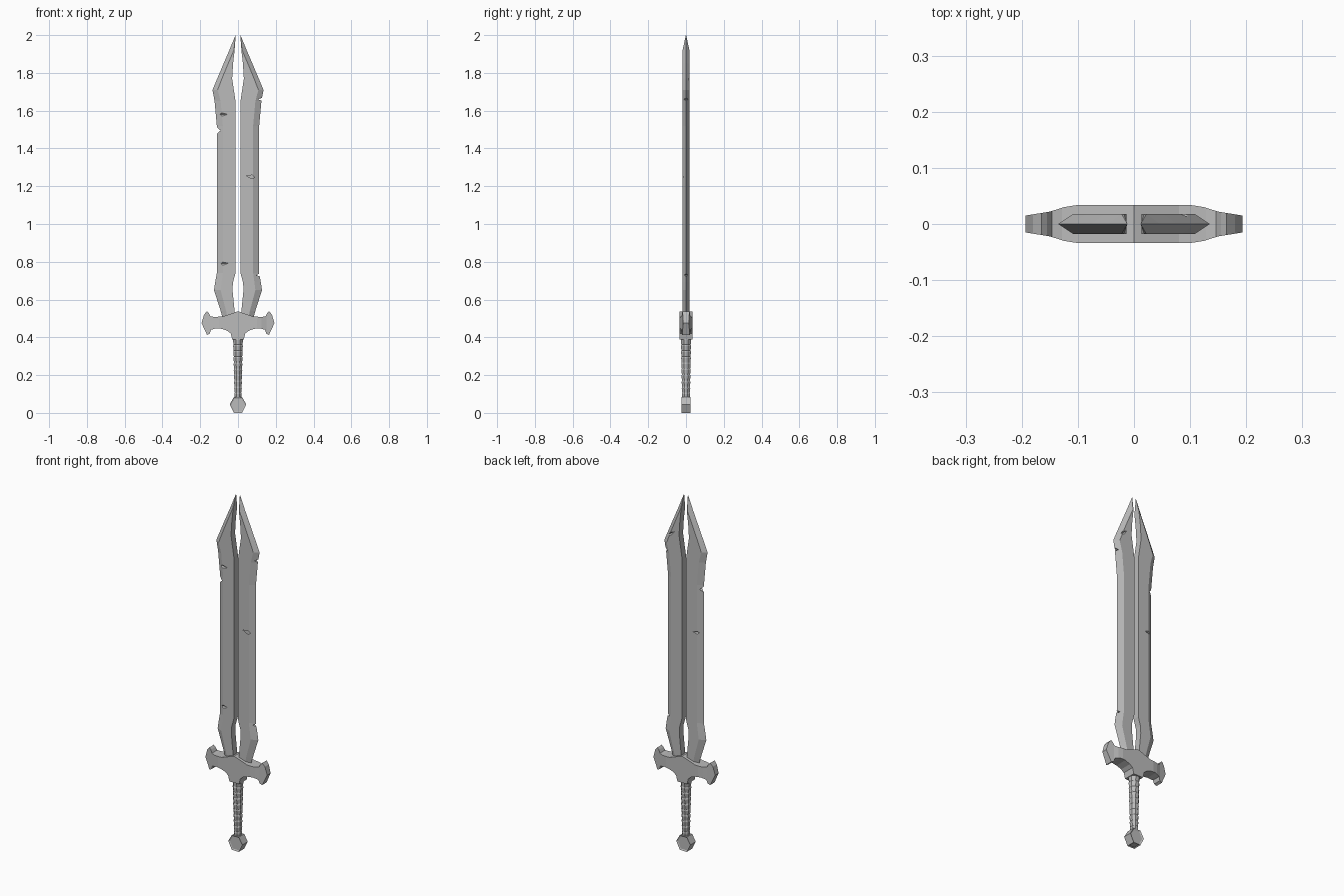
import bpy, bmesh, math
from mathutils import Matrix, Vector

cube = bpy.data.objects.get("Cube")
if cube:
    bpy.data.objects.remove(cube, do_unlink=True)

steel = bpy.data.materials.new("grey_steel")
steel.use_nodes = True
GREY = (0.5, 0.5, 0.5, 1)
steel.diffuse_color = GREY
steel.node_tree.nodes["Principled BSDF"].inputs["Base Color"].default_value = GREY


def finish(bm, name):
    bmesh.ops.recalc_face_normals(bm, faces=bm.faces)
    mesh = bpy.data.meshes.new(name)
    bm.to_mesh(mesh)
    bm.free()
    mesh.materials.append(steel)
    obj = bpy.data.objects.new(name, mesh)
    bpy.context.collection.objects.link(obj)
    return obj


def loft(name, rings):
    """Skin a list of equal-sized point rings and cap both ends."""
    bm = bmesh.new()
    rows = [[bm.verts.new(p) for p in ring] for ring in rings]
    n = len(rows[0])
    for a, b in zip(rows, rows[1:]):
        for i in range(n):
            j = (i + 1) % n
            bm.faces.new((a[i], a[j], b[j], b[i]))
    bm.faces.new(rows[0])
    bm.faces.new(rows[-1])
    return finish(bm, name)


def extrude_outline(points, depth):
    """Outline in the XZ plane, extruded to +-depth in Y."""
    bm = bmesh.new()
    face = bm.faces.new([bm.verts.new((x, -depth, z)) for x, z in points])
    new = bmesh.ops.extrude_face_region(bm, geom=[face])["geom"]
    bmesh.ops.translate(bm, vec=(0, 2 * depth, 0),
                        verts=[g for g in new if isinstance(g, bmesh.types.BMVert)])
    return bm


def nick(blade, x, y, z, size, tilt=0):
    """Cut a diamond-shaped chip out of a blade."""
    bm = bmesh.new()
    bmesh.ops.create_uvsphere(bm, u_segments=4, v_segments=2, radius=1)
    bm.transform(Matrix.Translation((x, y, z)) @ Matrix.Rotation(math.radians(tilt), 4, "Y")
                 @ Matrix.Diagonal((*size, 1)))
    cutter = finish(bm, "nick_cutter")
    mod = blade.modifiers.new("nick", "BOOLEAN")
    mod.operation, mod.solver, mod.object = "DIFFERENCE", "EXACT", cutter
    graph = bpy.context.evaluated_depsgraph_get()
    graph.update()
    mesh = bpy.data.meshes.new_from_object(blade.evaluated_get(graph))
    blade.modifiers.clear()
    blade.data = mesh
    bpy.data.objects.remove(cutter, do_unlink=True)


# Twin blades: rows of height, inner edge, bevel ridge, cutting edge, half thickness
T = 0.018
ROWS = [(0.48, 0.018, 0.05, 0.075, T), (0.54, 0.018, 0.063, 0.092, T),
        (0.65, 0.029, 0.092, 0.127, T), (0.69, 0.027, 0.087, 0.121, T),
        (0.74, 0.013, 0.08, 0.112, T), (1.52, 0.013, 0.08, 0.112, T),
        (1.65, 0.013, 0.092, 0.124, T), (1.71, 0.022, 0.108, 0.135, T),
        (1.77, 0.031, 0.085, 0.110, T), (1.85, 0.026, 0.052, 0.076, T),
        (1.92, 0.018, 0.022, 0.046, T), (2.0, 0.012, 0.0125, 0.0135, 0.001)]


def blade(name, s):
    return loft(name, [[(s * a, -t, z), (s * r, -t, z), (s * o, 0, z), (s * r, t, z), (s * a, t, z)]
                       for z, a, r, o, t in ROWS])


left = blade("left_blade", 1)
right = blade("right_blade", -1)

# Chips through the cutting edges
for side, x, z, size in [(left, 0.13, 1.66, (0.028, 0.05, 0.010)),
                         (left, 0.12, 0.73, (0.030, 0.05, 0.009)),
                         (right, -0.12, 1.495, (0.034, 0.06, 0.022))]:
    nick(side, x, 0, z, size)

# Gouges in the faces
for side, x, y, z, tilt in [(right, -0.085, -T, 1.58, 0), (right, -0.082, -T, 0.79, -4),
                            (left, 0.073, -T, 1.25, 10), (right, -0.085, T, 1.25, 0),
                            (left, 0.085, T, 1.765, 35)]:
    nick(side, x, y, z, (0.03, 0.009, 0.009), tilt)

# Cross guard: mirrored outline, thinner toward the hooked ends
half = [(0.08, 0.510), (0.128, 0.508), (0.146, 0.512), (0.155, 0.528), (0.165, 0.538),
        (0.180, 0.520), (0.193, 0.475), (0.164, 0.413), (0.150, 0.420), (0.143, 0.440),
        (0.115, 0.448), (0.085, 0.445), (0.055, 0.434), (0.038, 0.420), (0.030, 0.388)]
outline = [(0, 0.538)] + half + [(-x, z) for x, z in reversed(half)]
bm = extrude_outline(outline, 1)
for cut in (0.1, 0.125, 0.15):
    for s in (1, -1):
        bmesh.ops.bisect_plane(bm, geom=bm.verts[:] + bm.edges[:] + bm.faces[:],
                               plane_co=(s * cut, 0, 0), plane_no=(1, 0, 0))
PROFILE = [(0, 0.034), (0.1, 0.034), (0.125, 0.030), (0.15, 0.022), (0.2, 0.014)]
for v in bm.verts:
    for (x0, y0), (x1, y1) in zip(PROFILE, PROFILE[1:]):
        if x0 <= abs(v.co.x) <= x1:
            y = y0 + (y1 - y0) * (abs(v.co.x) - x0) / (x1 - x0)
    v.co.y *= y
finish(bm, "cross_guard")


def octagon(rx, ry, z):
    return [(rx * math.cos(a), ry * math.sin(a), z)
            for a in (math.pi * (i + 0.5) / 4 for i in range(8))]


# Wrapped grip: stacked bands, each flaring slightly upward
BANDS, LOW, HIGH = 10, 0.075, 0.395
rings = []
for i in range(BANDS):
    f = i / (BANDS - 1)
    z = LOW + (HIGH - LOW) * i / BANDS
    step = (HIGH - LOW) / BANDS
    rx, ry = 0.018 + 0.008 * f, 0.021 + 0.006 * f
    rings += [octagon(rx, ry, z + 0.001), octagon(rx + 0.003, ry + 0.003, z + step * 0.75),
              octagon(rx, ry, z + step)]
loft("grip", rings)

# Pommel: hexagonal block with recessed faces front, back and below
hexagon = [(0.044, 0.045), (0.022, 0.083), (-0.022, 0.083),
           (-0.044, 0.045), (-0.022, 0.0), (0.022, 0.0)]
bm = extrude_outline(hexagon, 0.024)
bmesh.ops.recalc_face_normals(bm, faces=bm.faces)
sunk = [f for f in bm.faces if abs(f.normal.y) > 0.9 or f.normal.z < -0.9]
bmesh.ops.inset_individual(bm, faces=sunk, thickness=0.008, depth=-0.004)
finish(bm, "pommel")
